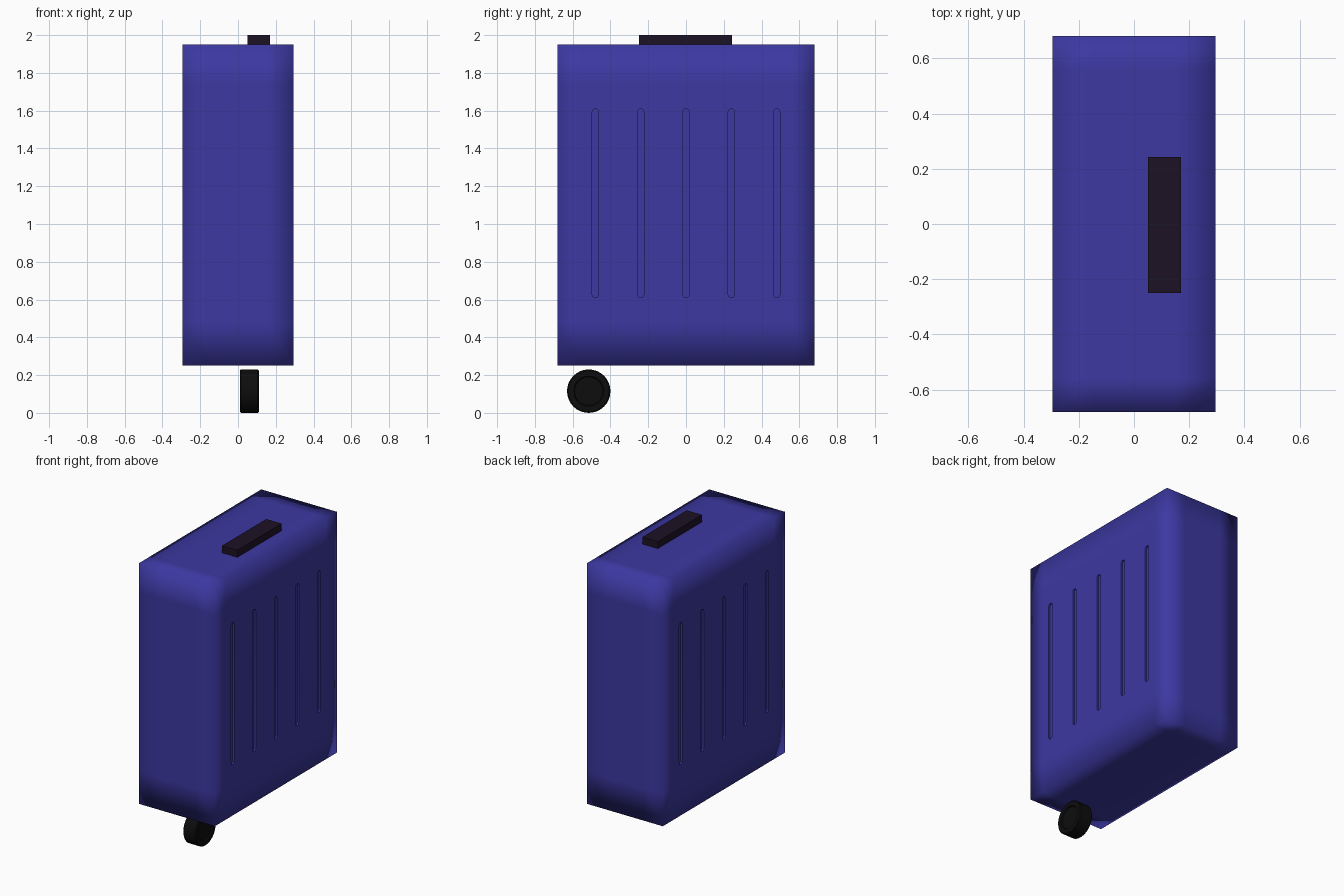
import bpy, bmesh, math
from mathutils import Matrix, Vector

if "Cube" in bpy.data.objects:
    bpy.data.objects.remove(bpy.data.objects["Cube"])


def material(name, rgb):
    m = bpy.data.materials.new(name)
    m.diffuse_color = (*rgb, 1)
    m.use_nodes = True
    m.node_tree.nodes["Principled BSDF"].inputs["Base Color"].default_value = m.diffuse_color
    return m


BLUE = material("blue_shell", (0.045, 0.04, 0.36))
DARK = material("dark_plastic", (0.012, 0.006, 0.018))
BLACK = material("black_rubber", (0.004, 0.004, 0.004))


def make_object(name, bm, mat):
    bmesh.ops.recalc_face_normals(bm, faces=bm.faces)
    me = bpy.data.meshes.new(name)
    bm.to_mesh(me)
    bm.free()
    me.materials.append(mat)
    ob = bpy.data.objects.new(name, me)
    bpy.context.collection.objects.link(ob)
    return ob


def box(lo, hi):
    lo, hi = Vector(lo), Vector(hi)
    bm = bmesh.new()
    bmesh.ops.create_cube(bm, size=1, matrix=Matrix.Translation((lo + hi) / 2) @ Matrix.Diagonal((*(hi - lo), 1)))
    return bm


def activate(ob):
    bpy.ops.object.select_all(action='DESELECT')
    ob.select_set(True)
    bpy.context.view_layer.objects.active = ob


# Suitcase body: sharp outline, extra loops for the soft shading
HX, HY, Z0, Z1 = 0.295, 0.68, 0.25, 1.95
bm = box((-HX, -HY, Z0), (HX, HY, Z1))
for axis, cuts in enumerate(((-0.15, 0.15), (-0.56, 0.56), (0.48, 1.74))):
    for c in cuts:
        co, no = Vector(), Vector()
        co[axis], no[axis] = c, 1
        bmesh.ops.bisect_plane(bm, geom=bm.verts[:] + bm.edges[:] + bm.faces[:], plane_co=co, plane_no=no)
body = make_object("suitcase_body", bm, BLUE)

# Rounded slots cut into both broad sides
SLOT_R, DEPTH = 0.017, 0.012
bm = bmesh.new()
for side in (-1, 1):
    for i in range(-2, 3):
        ring = []
        for centre, start in ((1.61 - SLOT_R, 0), (0.61 + SLOT_R, math.pi)):
            for k in range(9):
                a = start + k * math.pi / 8
                ring.append(bm.verts.new((side * (HX - DEPTH), 0.24 * i + SLOT_R * math.cos(a),
                                          centre + SLOT_R * math.sin(a))))
        face = bm.faces.new(ring)
        ext = bmesh.ops.extrude_face_region(bm, geom=[face], use_keep_orig=True)
        bmesh.ops.translate(bm, vec=(side * 0.05, 0, 0),
                            verts=[g for g in ext["geom"] if isinstance(g, bmesh.types.BMVert)])
cutter = make_object("slot_cutter", bm, BLUE)
cutter.hide_render = True
mod = body.modifiers.new("slots", 'BOOLEAN')
mod.operation, mod.solver, mod.object = 'DIFFERENCE', 'EXACT', cutter
activate(body)
bpy.ops.object.modifier_apply(modifier=mod.name)
bpy.data.objects.remove(cutter)

# Smooth shell, crisp slot rims
bm = bmesh.new()
bm.from_mesh(body.data)
for f in bm.faces:
    f.smooth = True
for e in bm.edges:
    mid = (e.verts[0].co + e.verts[1].co) / 2
    if abs(mid.y) < 0.54 and 0.55 < mid.z < 1.7 and e.calc_face_angle(0) > 0.6:
        e.smooth = False
bm.to_mesh(body.data)
bm.free()

# Top handle
make_object("top_handle", box((0.05, -0.25, Z1), (0.17, 0.243, 2.0)), DARK)

# Single wheel, turned around the x axis
bm = bmesh.new()
profile = [(-0.042, 0), (-0.042, 0.075), (-0.05, 0.08), (-0.05, 0.109), (-0.044, 0.115),
           (0.044, 0.115), (0.05, 0.109), (0.05, 0.08), (0.042, 0.075), (0.042, 0)]
verts = [bm.verts.new((x, 0, r)) for x, r in profile]
edges = [bm.edges.new(p) for p in zip(verts, verts[1:])]
bmesh.ops.spin(bm, geom=verts + edges, cent=(0, 0, 0), axis=(1, 0, 0), angle=2 * math.pi, steps=32)
bmesh.ops.remove_doubles(bm, verts=bm.verts, dist=1e-4)
wheel = make_object("wheel", bm, BLACK)
wheel.location = (0.06, -0.515, 0.115)
activate(wheel)
bpy.ops.object.shade_smooth_by_angle(angle=math.radians(35))
